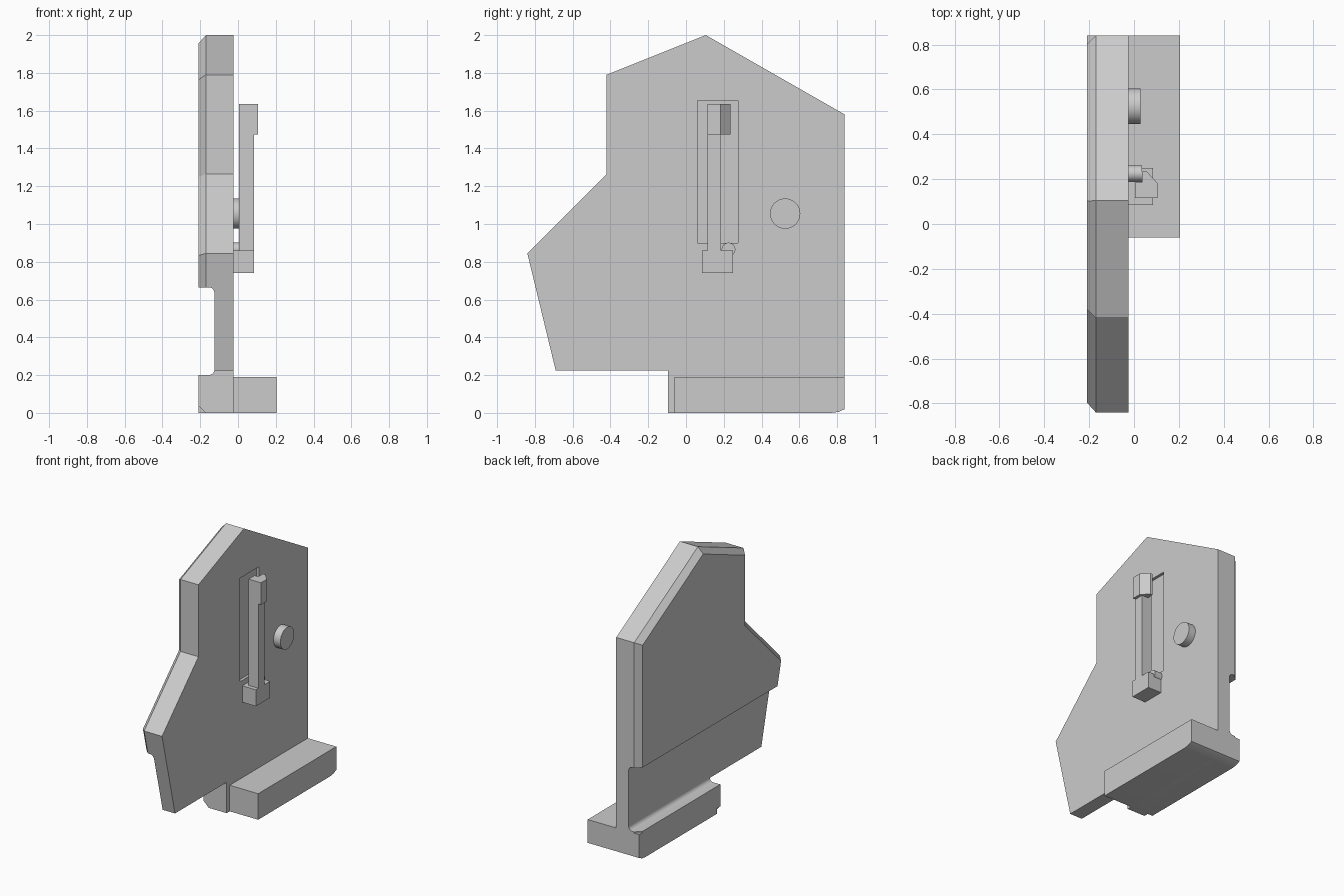
import bpy, bmesh, math
from mathutils import Vector, geometry

if "Cube" in bpy.data.objects:
    bpy.data.objects.remove(bpy.data.objects["Cube"], do_unlink=True)

grey = bpy.data.materials.new("plain_grey")
grey.use_nodes = True
grey.diffuse_color = (0.6, 0.6, 0.6, 1)
grey.node_tree.nodes["Principled BSDF"].inputs["Base Color"].default_value = grey.diffuse_color


def loft(name, rings, place):
    """Join matching rings of 2D points, each at its own depth, into a closed solid."""
    bm = bmesh.new()
    loops = [[bm.verts.new(place(p[0], p[1], d)) for p in pts] for pts, d in rings]
    n = len(loops[0])
    for a, b in zip(loops, loops[1:]):
        for i in range(n):
            j = (i + 1) % n
            bm.faces.new((a[i], a[j], b[j], b[i]))
    bm.faces.new(loops[0])
    bm.faces.new(loops[-1])
    bmesh.ops.remove_doubles(bm, verts=bm.verts, dist=1e-5)
    bmesh.ops.recalc_face_normals(bm, faces=bm.faces)
    mesh = bpy.data.meshes.new(name)
    bm.to_mesh(mesh)
    bm.free()
    mesh.materials.append(grey)
    ob = bpy.data.objects.new(name, mesh)
    bpy.context.collection.objects.link(ob)
    return ob


PLACE = {
    "x": lambda a, b, d: (d, a, b),
    "y": lambda a, b, d: (a, d, b),
    "z": lambda a, b, d: (a, b, d),
}


def prism(name, pts, axis, lo, hi):
    return loft(name, [(pts, lo), (pts, hi)], PLACE[axis])


def rect(a0, a1, b0, b1):
    return [(a0, b0), (a1, b0), (a1, b1), (a0, b1)]


def arc(cx, cy, r, start, end, steps):
    angles = [math.radians(start + (end - start) * i / steps) for i in range(steps + 1)]
    return [(cx + r * math.cos(t), cy + r * math.sin(t)) for t in angles]


def inset(pts, widths):
    """Move every edge of a counter-clockwise outline inward by its own width."""
    lines = []
    for i, w in enumerate(widths):
        a, b = Vector(pts[i]), Vector(pts[(i + 1) % len(pts)])
        d = (b - a).normalized()
        off = Vector((-d.y, d.x)) * w
        lines.append((a + off, b + off, d))
    out = []
    for i in range(len(pts)):
        (p, _, d), (q, _, e) = lines[i - 1], lines[i]
        cross = d.x * e.y - d.y * e.x
        out.append(p + d * (((q.x - p.x) * e.y - (q.y - p.y) * e.x) / cross))
    return out


def smooth(ob):
    bpy.ops.object.select_all(action="DESELECT")
    ob.select_set(True)
    bpy.context.view_layer.objects.active = ob
    bpy.ops.object.shade_smooth_by_angle(angle=math.radians(30))


def cut(ob, cutter):
    mod = ob.modifiers.new("cut", "BOOLEAN")
    mod.operation = "DIFFERENCE"
    mod.solver = "EXACT"
    mod.object = cutter
    bpy.context.view_layer.objects.active = ob
    bpy.ops.object.modifier_apply(modifier=mod.name)
    bpy.data.objects.remove(cutter, do_unlink=True)


FACE = -0.025    # plane of the plate's detailed side
BACK = -0.21     # plane of the plate's plain side

# Upright plate, bevelled around its plain side
outline = [(-0.095, 0), (0.77, 0), (0.84, 0.02), (0.84, 1.58), (0.105, 2), (-0.42, 1.79),
           (-0.42, 1.265), (-0.84, 0.845), (-0.69, 0.225), (-0.095, 0.225)]
bevel = [0.04] * 8 + [0, 0]
plate = loft("plate", [(outline, FACE), (outline, BACK + 0.04), (inset(outline, bevel), BACK)],
             PLACE["x"])

# Filleted groove across the plain side
groove = ([(-0.4, 0.2)] + arc(-0.155, 0.23, 0.03, -90, 0, 6)
          + arc(-0.155, 0.635, 0.03, 0, 90, 6) + [(-0.4, 0.665)])
cut(plate, prism("groove_cutter", groove, "y", -1.2, 1.2))

# Shallow window behind the lever
cut(plate, prism("window_cutter", rect(0.06, 0.275, 0.9, 1.655), "x", FACE - 0.02, 0.1))
smooth(plate)

# Foot with a softened lower rear edge
foot_side = [(-0.06, 0), (0.77, 0), (0.807, 0.005), (0.84, 0.02), (0.84, 0.19), (-0.06, 0.19)]
smooth(prism("foot", foot_side, "x", BACK, 0.205))

# Lever: base block, pivot, shaft and hooked head
prism("lever_base", rect(0.085, 0.25, 0.74, 0.86), "x", FACE, 0.085)
smooth(prism("lever_pivot", arc(0.225, 0.865, 0.036, 0, 352.5, 47), "x", FACE, 0.035))
prism("lever_shaft", rect(0.115, 0.185, 0.85, 1.635), "x", 0.005, 0.085)
head = [(0.005, 0.115), (0.105, 0.115), (0.105, 0.182), (0.056, 0.235), (0.035, 0.235),
        (0.035, 0.185), (0.005, 0.185)]
prism("lever_head", head, "z", 1.475, 1.635)

# Round button
smooth(prism("button", arc(0.525, 1.055, 0.08, 0, 354.375, 63), "x", FACE, 0.03))
